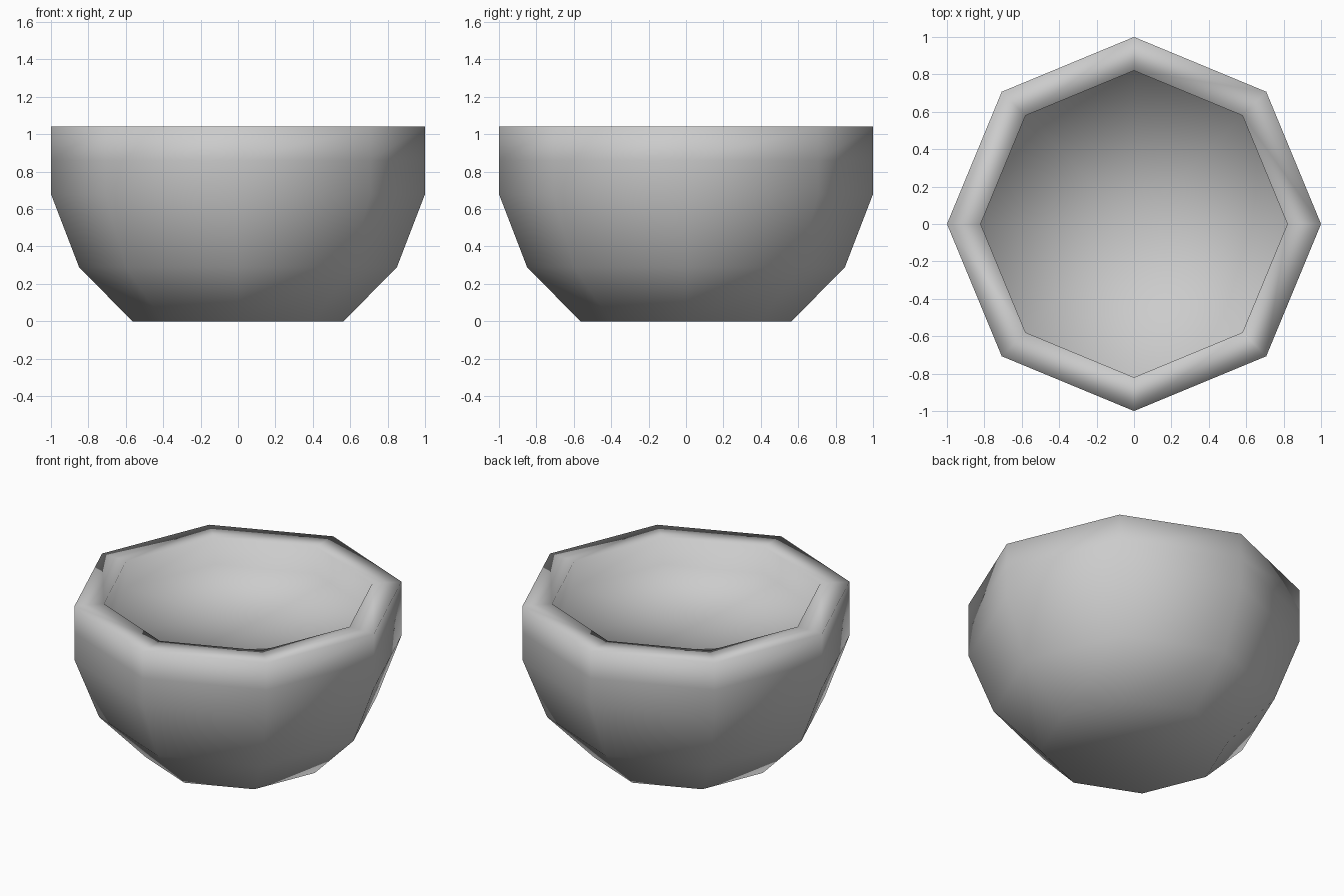
import bpy
import bmesh
from math import cos, sin, tau

cube = bpy.data.objects.get("Cube")
if cube:
    bpy.data.objects.remove(cube, do_unlink=True)

SIDES = 8

# Bowl in section (radius, height): outside from foot to rim, then down the short inner wall
PROFILE = [(0.565, 0), (0.85, 0.29), (1, 0.68), (1, 0.86), (1, 1.04),
           (0.82, 1.04), (0.82, 0.86)]


def make_material(name, colour):
    mat = bpy.data.materials.new(name)
    mat.use_nodes = True
    mat.diffuse_color = colour
    mat.node_tree.nodes["Principled BSDF"].inputs["Base Color"].default_value = colour
    return mat


def lathe(name, profile, mat):
    bm = bmesh.new()
    rings = [[bm.verts.new((r * cos(tau * i / SIDES), r * sin(tau * i / SIDES), z))
              for i in range(SIDES)] for r, z in profile]
    for low, high in zip(rings, rings[1:]):
        for i in range(SIDES):
            j = (i + 1) % SIDES
            bm.faces.new((low[i], low[j], high[j], high[i]))
    # Close the foot and the inner floor, with the floor split evenly about its centre
    bm.faces.new(rings[0][::-1])
    floor = bm.faces.new(rings[-1])
    bmesh.ops.poke(bm, faces=[floor])
    bmesh.ops.recalc_face_normals(bm, faces=bm.faces)
    for face in bm.faces:
        face.smooth = True
    mesh = bpy.data.meshes.new(name)
    bm.to_mesh(mesh)
    bm.free()
    mesh.materials.append(mat)
    obj = bpy.data.objects.new(name, mesh)
    bpy.context.collection.objects.link(obj)
    return obj


lathe("bowl", PROFILE, make_material("light grey", (0.6, 0.6, 0.6, 1)))
